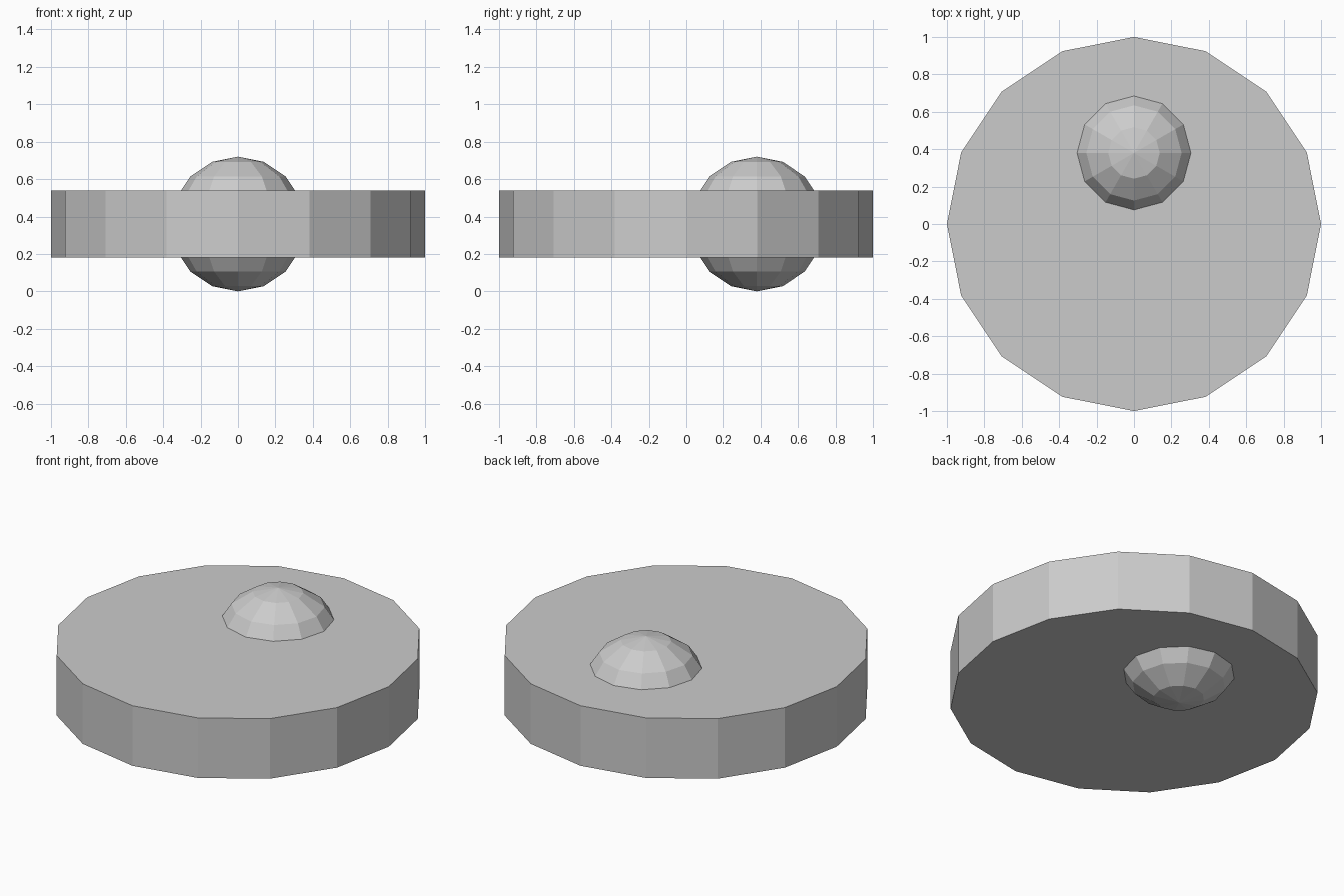
import bpy

cube = bpy.data.objects.get("Cube")
if cube:
    bpy.data.objects.remove(cube, do_unlink=True)

# Single plain grey
grey = bpy.data.materials.new("light_grey")
grey.use_nodes = True
colour = (0.6, 0.6, 0.6, 1.0)
grey.diffuse_color = colour
grey.node_tree.nodes["Principled BSDF"].inputs["Base Color"].default_value = colour


def finish(name):
    part = bpy.context.object
    part.name = name
    part.data.materials.append(grey)
    bpy.ops.object.shade_flat()


MID = 0.36  # height of the shared centre plane

# Thick sixteen-sided disc
bpy.ops.mesh.primitive_cylinder_add(vertices=16, radius=1, depth=0.36,
                                    location=(0, 0, MID))
finish("disc")

# Off-centre ball poking through both faces
bpy.ops.mesh.primitive_uv_sphere_add(segments=12, ring_count=8, radius=0.36,
                                     location=(0, 0.38, MID))
finish("ball")
